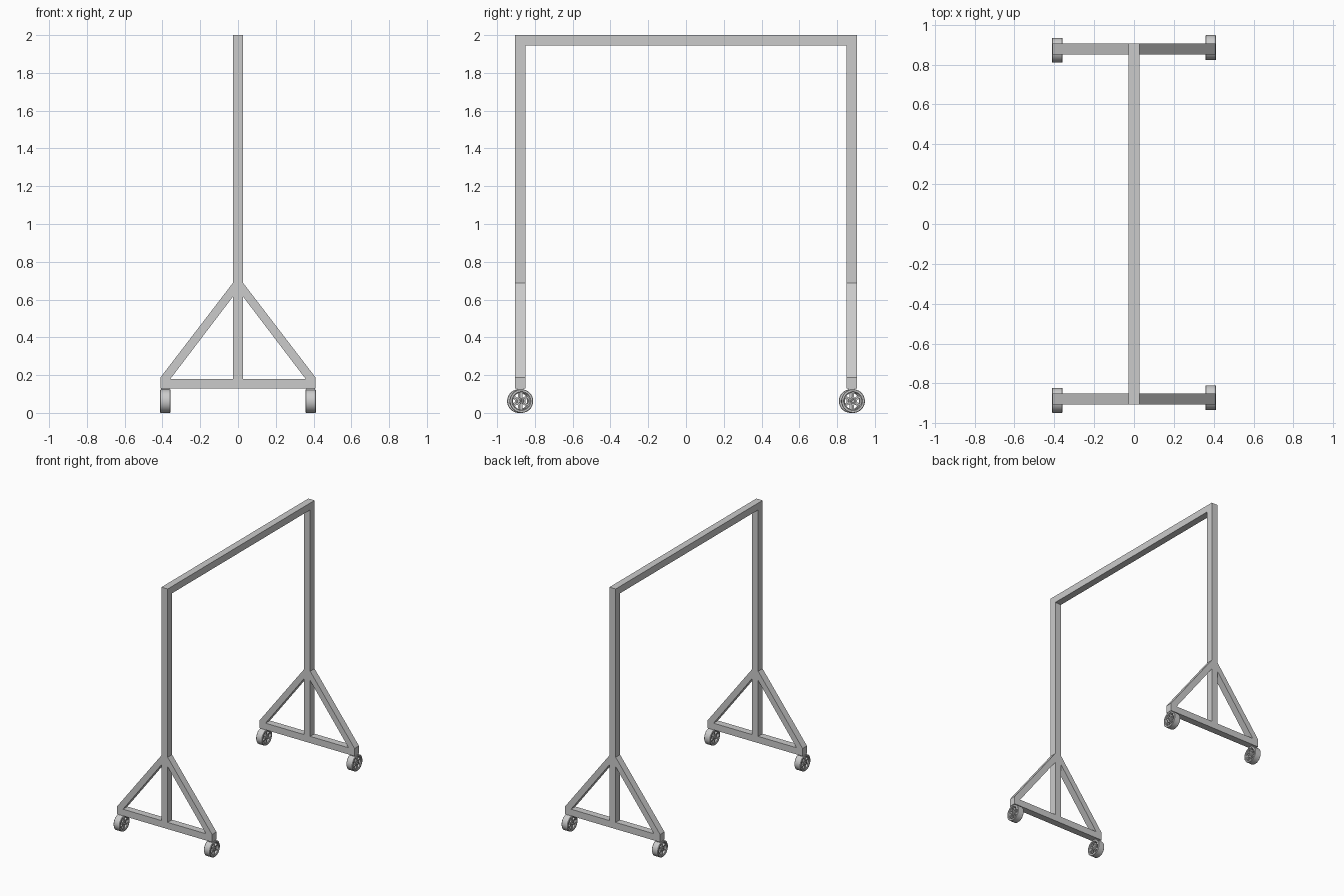
import bpy, bmesh
from math import cos, sin, pi

if "Cube" in bpy.data.objects:
    bpy.data.objects.remove(bpy.data.objects["Cube"])

T = 0.054          # square tube width
YC = 0.905 - T / 2  # y of the end frames
H = T / 2


def finish(bm, name, smooth=False):
    bmesh.ops.recalc_face_normals(bm, faces=bm.faces)
    me = bpy.data.meshes.new(name)
    bm.to_mesh(me)
    bm.free()
    ob = bpy.data.objects.new(name, me)
    bpy.context.collection.objects.link(ob)
    if smooth:
        bpy.ops.object.select_all(action='DESELECT')
        ob.select_set(True)
        bpy.context.view_layer.objects.active = ob
        bpy.ops.object.shade_smooth_by_angle()
    return ob


def prism(name, pts, y0, y1):
    """Extrude an x-z outline along y."""
    bm = bmesh.new()
    f = bm.faces.new([bm.verts.new((x, y0, z)) for x, z in pts])
    r = bmesh.ops.extrude_face_region(bm, geom=[f])
    bmesh.ops.translate(bm, vec=(0, y1 - y0, 0),
                        verts=[v for v in r['geom'] if isinstance(v, bmesh.types.BMVert)])
    return finish(bm, name)


def rect(x0, x1, z0, z1):
    return [(x0, z0), (x1, z0), (x1, z1), (x0, z1)]


def lathe(bm, prof, c, n=48):
    """Spin a closed (radius, x) outline around an x axis through c."""
    rings = [[bm.verts.new((c[0] + x, c[1] + r * cos(2 * pi * i / n), c[2] + r * sin(2 * pi * i / n)))
              for r, x in prof] for i in range(n)]
    m = len(prof)
    for i in range(n):
        a, b = rings[i], rings[(i + 1) % n]
        for j in range(m):
            k = (j + 1) % m
            bm.faces.new((a[j], a[k], b[k], b[j]))


def wheel(name, c):
    bm = bmesh.new()
    R, w = 0.0625, H
    # tyre and rim
    lathe(bm, [(R, -w + .003), (R, w - .003), (R - .003, w), (.050, w), (.048, w - .004),
               (.044, w - .004), (.044, -w + .004), (.048, -w + .004), (.050, -w), (R - .003, -w)], c)
    # hub with axle hole
    lathe(bm, [(.021, -w + .004), (.021, w - .004), (.014, w - .004), (.012, w), (.006, w),
               (.006, -w), (.012, -w), (.014, -w + .004)], c, 32)
    # spokes
    for i in range(6):
        a = 2 * pi * i / 6 + pi / 6
        vs = []
        for x in (-w + .006, w - .006):
            for r, t in ((.019, -.005), (.046, -.005), (.046, .005), (.019, .005)):
                vs.append(bm.verts.new((c[0] + x, c[1] + r * cos(a) - t * sin(a),
                                        c[2] + r * sin(a) + t * cos(a))))
        for q in ((0, 1, 2, 3), (4, 5, 6, 7), (0, 1, 5, 4), (1, 2, 6, 5), (2, 3, 7, 6), (3, 0, 4, 7)):
            bm.faces.new([vs[k] for k in q])
    finish(bm, name, True)


# top rail
prism("top_rail", rect(-H, H, 2 - T, 2), -YC + H, YC - H)

for s, end in ((-1, "front"), (1, "back")):
    y0, y1 = s * YC - H, s * YC + H
    # upright and base bar
    prism(end + "_upright", rect(-H, H, 0.18, 2), y0, y1)
    prism(end + "_base_bar", rect(-0.41, 0.41, 0.128, 0.18), y0, y1)
    for d, side in ((-1, "left"), (1, "right")):
        # diagonal brace
        prism(f"{end}_{side}_brace",
              [(d * x, z) for x, z in ((.41, .18), (.41, .188), (H, .688), (H, .615), (.358, .18))], y0, y1)
        # caster wheel and its short mount
        wy = s * YC + d * 0.0065
        wheel(f"{end}_{side}_wheel", (d * 0.385, wy, 0.0625))
        prism(f"{end}_{side}_mount", rect(d * .385 - .022, d * .385 + .022, .118, .13),
              s * YC - .018, s * YC + .018)
